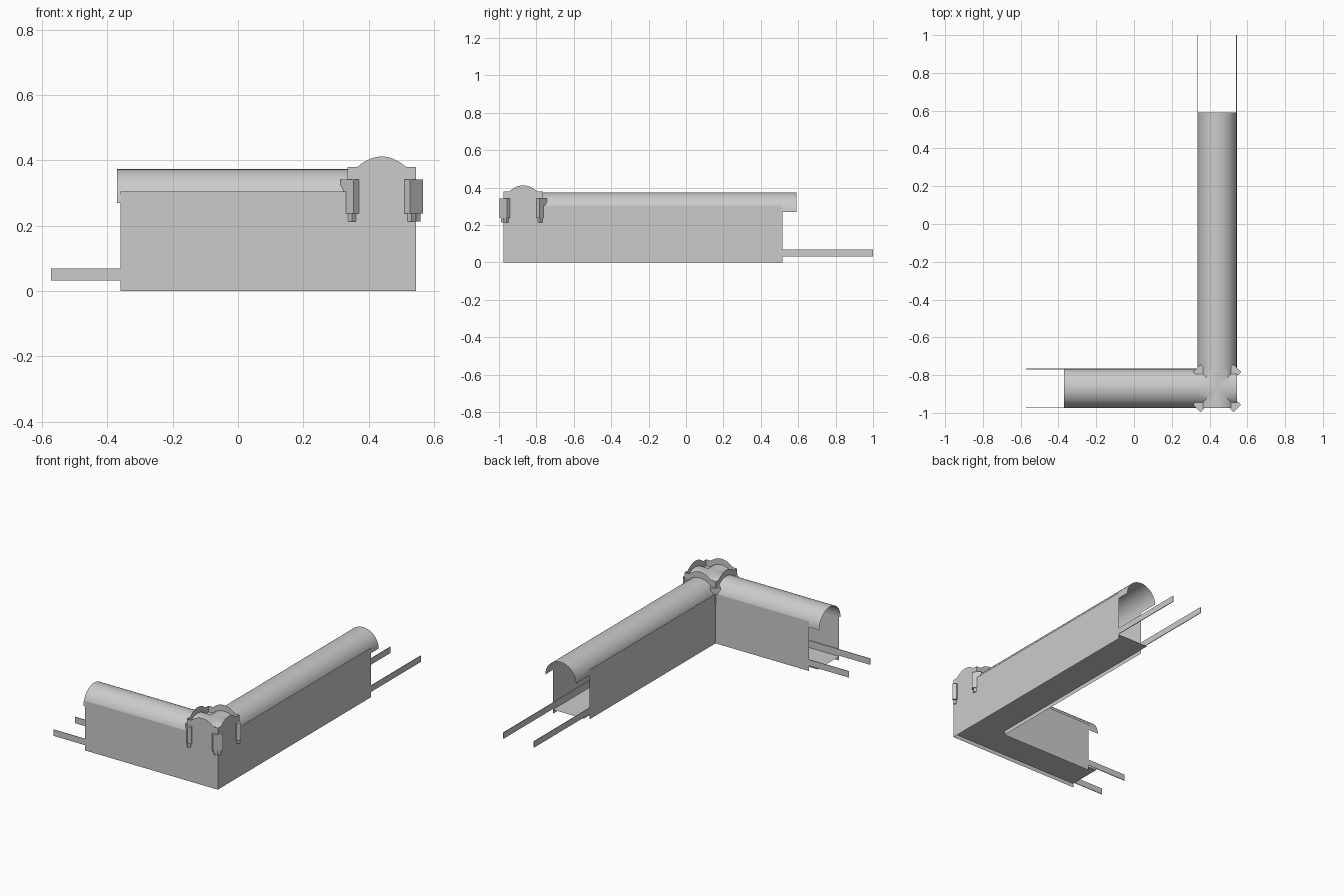
import bpy, bmesh, math

if "Cube" in bpy.data.objects:
    bpy.data.objects.remove(bpy.data.objects["Cube"])

X0, X1 = 0.335, 0.545        # corridor running along y
Y0, Y1 = -0.975, -0.765      # corridor running along x
CX, CY = (X0 + X1) / 2, (Y0 + Y1) / 2
R, SPRING = 0.104, 0.27      # vault radius and spring height
WALL_H = 0.305
N = 16
ARC = [(-R * math.cos(math.pi * i / N), SPRING + R * math.sin(math.pi * i / N))
       for i in range(N + 1)]


def mesh_object(name, faces, smooth=False):
    """Build one object from a list of polygons given as point lists."""
    bm = bmesh.new()
    for pts in faces:
        bm.faces.new([bm.verts.new(p) for p in pts])
    bmesh.ops.remove_doubles(bm, verts=bm.verts, dist=1e-5)
    bmesh.ops.recalc_face_normals(bm, faces=bm.faces)
    me = bpy.data.meshes.new(name)
    bm.to_mesh(me)
    bm.free()
    ob = bpy.data.objects.new(name, me)
    bpy.context.collection.objects.link(ob)
    if smooth:
        bpy.ops.object.select_all(action='DESELECT')
        bpy.context.view_layer.objects.active = ob
        ob.select_set(True)
        bpy.ops.object.shade_smooth_by_angle(angle=math.radians(35))
    return ob


def strip(a, b):
    """Quads between two rows of points."""
    return [[a[i], a[i + 1], b[i + 1], b[i]] for i in range(len(a) - 1)]


def prism(poly, z0, z1):
    low = [(x, y, z0) for x, y in poly]
    top = [(x, y, z1) for x, y in poly]
    return [low[::-1], top] + strip(low + low[:1], top + top[:1])


def wall(name, a, b):
    mesh_object(name, [[(*a, 0), (*b, 0), (*b, WALL_H), (*a, WALL_H)]])


# Corridor walls
wall("front_wall", (-0.36, Y0), (X1, Y0))
wall("right_wall", (X1, Y0), (X1, 0.515))
wall("inner_wall_x", (-0.30, Y1), (X0, Y1))
wall("inner_wall_y", (X0, Y1), (X0, 0.46))

# L-shaped floor
mesh_object("floor", [
    [(X0, Y0, .025), (X1, Y0, .025), (X1, .515, .025), (X0, .515, .025)],
    [(-0.36, Y0, .025), (X0, Y0, .025), (X0, Y1, .025), (-0.36, Y1, .025)]])

# Barrel roofs
mesh_object("roof_long", strip([(CX + w, Y1, z) for w, z in ARC],
                               [(CX + w, 0.59, z) for w, z in ARC]), True)
mesh_object("roof_short", strip([(X0, CY + w, z) for w, z in ARC],
                                [(-0.37, CY + w, z) for w, z in ARC]), True)

# Groin vault over the corner: four panels from edge arc to diagonals
H = (X1 - X0) / 2
vault = []
for k in range(4):
    c, s = round(math.cos(k * math.pi / 2)), round(math.sin(k * math.pi / 2))

    def turn(u, w, z):
        return (CX + c * u - s * w, CY + s * u + c * w, z)
    vault += strip([turn(H, w, z) for w, z in ARC],
                   [turn(abs(w), w, z) for w, z in ARC])
mesh_object("corner_vault", vault, True)


# Arched gables on all four sides of the corner
def crest(w):
    t = min(abs(w) / 0.075, 1)
    return 0.38 + 0.032 * math.sqrt(1 - t * t) if t > 0.93 else 0.38 + 0.032 * (1 - t * t)


ws = [-H, -0.0751] + [-0.075 + 0.15 * i / 12 for i in range(13)] + [0.0751, H]


def under(w):
    return SPRING + math.sqrt(max(R * R - w * w, 0))


gable_data = [("front_gable", lambda w: (CX + w, Y0), True),
              ("right_gable", lambda w: (X1, CY + w), True),
              ("back_gable", lambda w: (CX + w, Y1), False),
              ("left_gable", lambda w: (X0, CY + w), False)]
for name, at, outer in gable_data:
    low = [(*at(w), WALL_H if outer else under(w)) for w in ws]
    mesh_object(name, strip(low, [(*at(w), crest(w)) for w in ws]))

# Five-sided corner brackets with a smaller foot
PENT = [(-.018, .022), (.022, -.018), (.005, -.035), (-.035, -.035), (-.035, .005)]
for name, x, y, sx, sy in [("front_left", X0, Y0, -1, -1), ("front_right", X1, Y0, 1, -1),
                           ("back_left", X0, Y1, -1, 1), ("back_right", X1, Y1, 1, 1)]:
    big = [(x + sx * a, y + sy * b) for a, b in PENT]
    foot = [(x + sx * (a * .7 - .002), y + sy * (b * .7 - .002)) for a, b in PENT]
    mesh_object("bracket_" + name, prism(big, 0.237, 0.342) + prism(foot, 0.213, 0.237))

# Thin guide rails running along the foot of the walls
T = 0.004


def rail(name, x0, x1, y0, y1):
    mesh_object(name, prism([(x0, y0), (x1, y0), (x1, y1), (x0, y1)], 0.032, 0.07))


rail("rail_long_inner", X0, X0 + T, Y1, 1.0)
rail("rail_long_outer", X1 - T, X1, Y0, 1.0)
rail("rail_short_inner", -0.572, X0, Y1 - T, Y1)
rail("rail_short_outer", -0.572, X1, Y0, Y0 + T)
